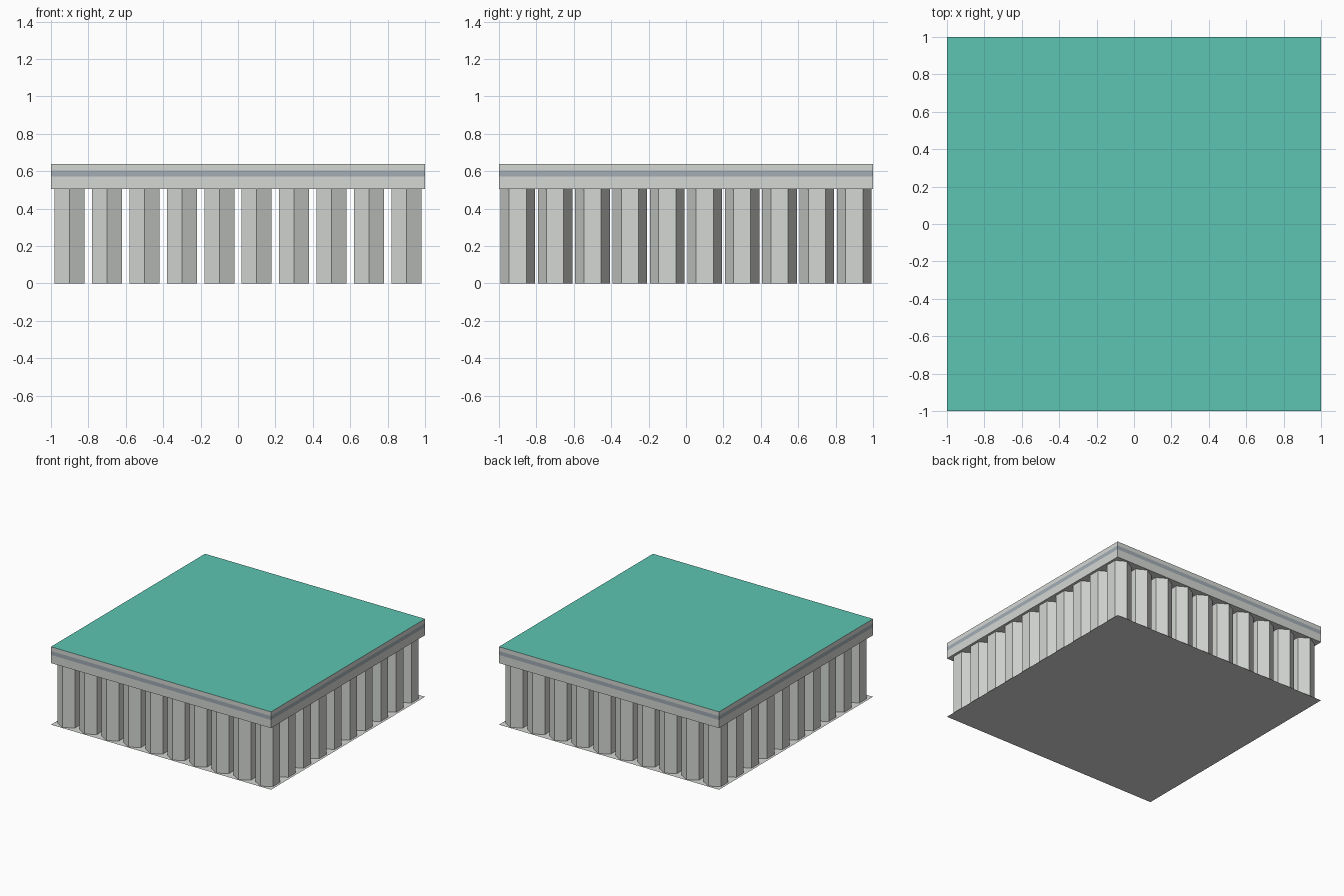
import bpy, bmesh, math
from mathutils import Matrix, Vector

cube = bpy.data.objects.get("Cube")
if cube:
    bpy.data.objects.remove(cube, do_unlink=True)

HEIGHT, BAND_LOW, BAND_HIGH, DECK_LOW = 0.64, 0.573, 0.605, 0.506
COUNT, SPACING, FLAT_WIDTH = 10, 0.2, 0.16


def material(name, rgb):
    """Flat material from an sRGB colour."""
    colour = [((c / 255 + 0.055) / 1.055) ** 2.4 for c in rgb] + [1]
    mat = bpy.data.materials.new(name)
    mat.use_nodes = True
    mat.diffuse_color = colour
    mat.node_tree.nodes["Principled BSDF"].inputs["Base Color"].default_value = colour
    return mat


def add_object(name, bm, mats):
    mesh = bpy.data.meshes.new(name)
    bm.to_mesh(mesh)
    bm.free()
    for mat in mats:
        mesh.materials.append(mat)
    obj = bpy.data.objects.new(name, mesh)
    bpy.context.collection.objects.link(obj)
    return obj


concrete = material("concrete grey", (212, 215, 211))
band = material("blue grey band", (163, 174, 181))
turquoise = material("turquoise top", (92, 197, 178))

# Thin sheet on the ground
bm = bmesh.new()
bmesh.ops.create_grid(bm, x_segments=1, y_segments=1, size=1)
add_object("base_sheet", bm, [concrete])

# Grid of open-ended hexagonal pillars, corners pointing front and back
bm = bmesh.new()
radius = FLAT_WIDTH / math.sqrt(3)
start = -SPACING * (COUNT - 1) / 2
for i in range(COUNT):
    for j in range(COUNT):
        centre = Vector((start + i * SPACING, start + j * SPACING, DECK_LOW / 2))
        bmesh.ops.create_cone(bm, cap_ends=False, segments=6, radius1=radius,
                              radius2=radius, depth=DECK_LOW,
                              matrix=Matrix.Translation(centre))
add_object("pillars", bm, [concrete])

# Deck slab, cut at the band's edges and coloured by height and direction
bm = bmesh.new()
thickness = HEIGHT - DECK_LOW
bmesh.ops.create_cube(bm, size=1, matrix=Matrix.Translation((0, 0, DECK_LOW + thickness / 2))
                      @ Matrix.Diagonal((2, 2, thickness, 1)))
for z in (BAND_LOW, BAND_HIGH):
    bmesh.ops.bisect_plane(bm, geom=bm.verts[:] + bm.edges[:] + bm.faces[:],
                           plane_co=(0, 0, z), plane_no=(0, 0, 1))
bm.normal_update()
for face in bm.faces:
    if face.normal.z > 0.5:
        face.material_index = 2
    elif BAND_LOW < face.calc_center_median().z < BAND_HIGH:
        face.material_index = 1
add_object("deck", bm, [concrete, band, turquoise])
